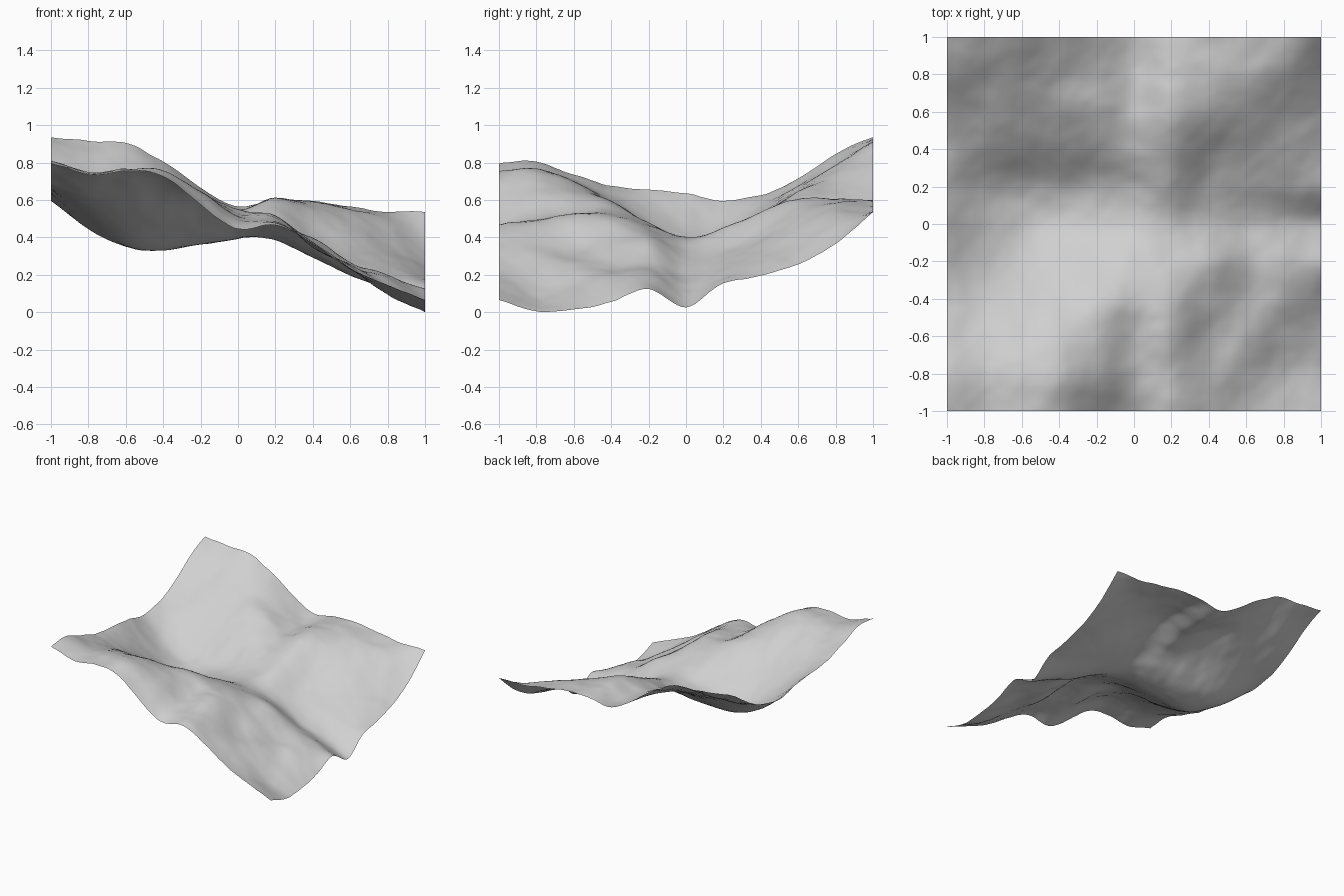
import bpy
import bmesh
import math
from mathutils import Vector, noise

default_cube = bpy.data.objects.get("Cube")
if default_cube:
    bpy.data.objects.remove(default_cube, do_unlink=True)

# Survey heights in hundredths: one row per station from front to back,
# each running from the -x edge to the +x edge
SURVEY = [
    [80, 74, 76, 73, 58, 45, 47, 37, 24, 15, 7],
    [81, 75, 77, 76, 65, 51, 49, 37, 24, 10, 1],
    [74, 70, 70, 70, 64, 53, 52, 35, 26, 13, 2],
    [68, 61, 58, 58, 60, 55, 51, 38, 25, 19, 6],
    [66, 53, 45, 45, 47, 48, 45, 40, 27, 20, 13],
    [64, 47, 36, 34, 37, 40, 39, 30, 20, 12, 3],
    [60, 46, 38, 37, 39, 42, 45, 33, 27, 21, 16],
    [63, 57, 53, 52, 52, 51, 54, 43, 36, 29, 20],
    [72, 68, 66, 65, 62, 55, 61, 55, 47, 37, 26],
    [85, 80, 78, 73, 64, 55, 61, 59, 55, 48, 37],
    [94, 92, 91, 81, 67, 57, 60, 60, 57, 54, 54],
]
CELLS = len(SURVEY) - 1
RESOLUTION = 80
ROUGHNESS = 0.009


def spline(values, position):
    """Smooth curve through evenly spaced values, straight past the ends."""
    padded = [2 * values[0] - values[1], *values, 2 * values[-1] - values[-2]]
    cell = max(0, min(int(position), CELLS - 1))
    t = position - cell
    before, start, end, after = padded[cell:cell + 4]
    leave = (end - before) / 2
    arrive = (after - start) / 2
    rise = end - start
    return start + t * (leave + t * (3 * rise - 2 * leave - arrive
                                     + t * (leave + arrive - 2 * rise)))


def ground_height(x, y):
    """Surveyed height plus faint natural roughness."""
    across = (x + 1) * CELLS / 2
    along = (y + 1) * CELLS / 2
    height = spline([spline(row, across) for row in SURVEY], along) / 100
    grain = noise.fractal(Vector((x, y, 0)) * 5, 1.0, 2.0, 3)
    return height + ROUGHNESS * grain


# Single matte grey for the whole surface
stone = bpy.data.materials.new("stone_grey")
stone.use_nodes = True
grey = (0.63, 0.63, 0.63, 1)
stone.diffuse_color = grey
shader = next(n for n in stone.node_tree.nodes if n.type == "BSDF_PRINCIPLED")
shader.inputs["Base Color"].default_value = grey
shader.inputs["Roughness"].default_value = 0.9

# Terrain sheet: a fine grid lifted to the surveyed heights
bm = bmesh.new()
bmesh.ops.create_grid(bm, x_segments=RESOLUTION, y_segments=RESOLUTION, size=1)
for vertex in bm.verts:
    vertex.co.z = ground_height(vertex.co.x, vertex.co.y)

# Rest the lowest point on the ground plane
lowest = min(vertex.co.z for vertex in bm.verts)
bmesh.ops.translate(bm, verts=bm.verts, vec=(0, 0, -lowest))
for face in bm.faces:
    face.smooth = True

mesh = bpy.data.meshes.new("terrain")
bm.to_mesh(mesh)
bm.free()
mesh.materials.append(stone)
terrain = bpy.data.objects.new("terrain", mesh)
bpy.context.collection.objects.link(terrain)
